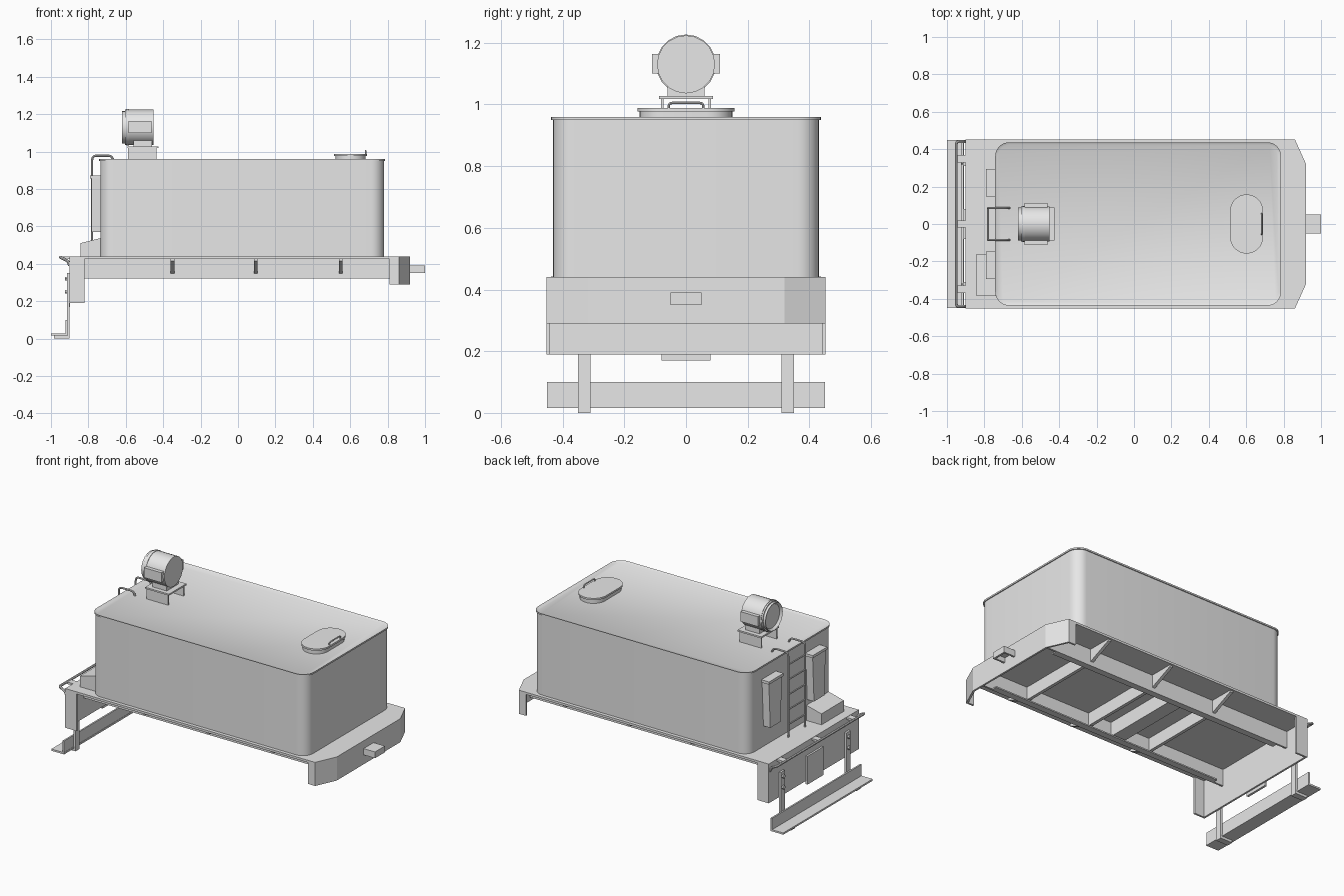
import bpy, bmesh
from math import sin, cos, pi, radians
from mathutils import Vector

old = bpy.data.objects.get("Cube")
if old:
    bpy.data.objects.remove(old)

GREY = (0.8, 0.8, 0.8, 1)
paint = bpy.data.materials.new("plain_grey")
paint.use_nodes = True
paint.diffuse_color = GREY
paint.node_tree.nodes["Principled BSDF"].inputs["Base Color"].default_value = GREY


def finish(name, bm, smooth=False):
    bmesh.ops.recalc_face_normals(bm, faces=bm.faces)
    mesh = bpy.data.meshes.new(name)
    bm.to_mesh(mesh)
    bm.free()
    return place(name, mesh, smooth)


def place(name, mesh, smooth=False):
    mesh.materials.clear()
    mesh.materials.append(paint)
    ob = bpy.data.objects.new(name, mesh)
    bpy.context.collection.objects.link(ob)
    if smooth:
        bpy.ops.object.select_all(action='DESELECT')
        ob.select_set(True)
        bpy.context.view_layer.objects.active = ob
        bpy.ops.object.shade_smooth_by_angle(angle=radians(35))
    return ob


def sweep(name, points, offset, smooth=False, inset=0, sink=0):
    """Extrude a closed outline; optionally inset the far cap and sink it."""
    bm = bmesh.new()
    base = bm.faces.new([bm.verts.new(p) for p in points])
    made = bmesh.ops.extrude_face_region(bm, geom=[base], use_keep_orig=True)["geom"]
    bmesh.ops.translate(bm, vec=offset, verts=[g for g in made if isinstance(g, bmesh.types.BMVert)])
    bmesh.ops.recalc_face_normals(bm, faces=bm.faces)
    if inset:
        cap = [g for g in made if isinstance(g, bmesh.types.BMFace)]
        bmesh.ops.inset_region(bm, faces=cap, thickness=inset)
        bmesh.ops.translate(bm, vec=-Vector(offset).normalized() * sink, verts=cap[0].verts)
    return finish(name, bm, smooth)


def box(name, x0, x1, y0, y1, z0, z1):
    return sweep(name, [(x0, y0, z0), (x1, y0, z0), (x1, y1, z0), (x0, y1, z0)], (0, 0, z1 - z0))


def rounded(x0, x1, y0, y1, r, z, steps=8):
    """Rounded rectangle outline at height z."""
    corners = ((x1 - r, y1 - r), (x0 + r, y1 - r), (x0 + r, y0 + r), (x1 - r, y0 + r))
    return [(cx + r * cos(a), cy + r * sin(a), z)
            for q, (cx, cy) in enumerate(corners)
            for a in [(q + k / steps) * pi / 2 for k in range(steps + 1)]]


def circle(x, z, r, sides=20):
    return [(x, r * cos(2 * pi * k / sides), z + r * sin(2 * pi * k / sides)) for k in range(sides)]


def wall(name, path, z0, z1, thick=0.012):
    """Upright plate along a plan path, thickened inward."""
    bm = bmesh.new()
    rows = [[bm.verts.new((x, y, z)) for x, y in path] for z in (z0, z1)]
    for i in range(len(path) - 1):
        bm.faces.new((rows[0][i], rows[0][i + 1], rows[1][i + 1], rows[1][i]))
    mesh = bpy.data.meshes.new(name)
    bm.to_mesh(mesh)
    bm.free()
    ob = place(name, mesh)
    mod = ob.modifiers.new("thickness", 'SOLIDIFY')
    mod.thickness = thick
    mod.offset = -1
    mod.use_even_offset = True


def rod(name, pts, r=0.006, bend=0.025):
    """Round bar through points with softened bends."""
    p = [Vector(v) for v in pts]
    path = [p[0]]
    for a, b, c in zip(p, p[1:], p[2:]):
        s, e = b + (a - b).normalized() * bend, b + (c - b).normalized() * bend
        path += [s.lerp(b, t).lerp(b.lerp(e, t), t) for t in (0, 0.25, 0.5, 0.75, 1)]
    path.append(p[-1])
    curve = bpy.data.curves.new(name, 'CURVE')
    curve.dimensions = '3D'
    curve.bevel_depth = r
    curve.bevel_resolution = 2
    curve.use_fill_caps = True
    spline = curve.splines.new('POLY')
    spline.points.add(len(path) - 1)
    for q, v in zip(spline.points, path):
        q.co = (*v, 1)
    tmp = bpy.data.objects.new(name + "_path", curve)
    bpy.context.collection.objects.link(tmp)
    mesh = bpy.data.meshes.new_from_object(tmp.evaluated_get(bpy.context.evaluated_depsgraph_get()))
    bpy.data.objects.remove(tmp)
    place(name, mesh, True)


W = 0.453
# Deck plate and its hollow end beams
nose = [(0.81, -W), (0.86, -W), (0.92, -0.32), (0.92, 0.32), (0.86, W), (0.81, W)]
deck = [(-0.9, -W)] + nose + [(-0.9, W)]
sweep("deck_plate", [(x, y, 0.426) for x, y in deck], (0, 0, 0.014))
wall("front_beam", nose, 0.29, 0.44)
wall("rear_beam", [(-0.82, W), (-0.9, W), (-0.9, -W), (-0.82, -W)], 0.19, 0.44)
wall("coupling_socket", [(0.91, -0.05), (1, -0.05), (1, 0.05), (0.91, 0.05)], 0.35, 0.39)
box("coupling_top", 0.91, 1, -0.05, 0.05, 0.38, 0.39)

# Chassis rails, cross members and triangular gussets
ribs = (-0.35, 0.095, 0.55)
for s, side in ((1, "left"), (-1, "right")):
    box(f"rail_web_{side}", -0.89, 0.9, s * 0.28 - 0.006, s * 0.28 + 0.006, 0.32, 0.43)
    box(f"rail_flange_{side}", -0.82, 0.81, s * 0.265 - 0.02, s * 0.265 + 0.02, 0.32, 0.328)
    for x in ribs:
        sweep(f"gusset_{side}", [(x - 0.01, s * 0.28, 0.43), (x - 0.01, s * 0.44, 0.43),
                                 (x - 0.01, s * 0.44, 0.415), (x - 0.01, s * 0.28, 0.345)], (0.02, 0, 0))
for x in ribs:
    box("cross_member", x - 0.01, x + 0.01, -0.28, 0.28, 0.345, 0.43)
box("middle_cross_member", -0.15, -0.06, -0.28, 0.28, 0.335, 0.43)

# Tank with a raised lip around its recessed top
sweep("tank_body", rounded(-0.736, 0.781, -0.431, 0.431, 0.07, 0.44), (0, 0, 0.51), True)
sweep("tank_rim", rounded(-0.742, 0.787, -0.437, 0.437, 0.075, 0.95), (0, 0, 0.01), True, 0.014, 0.008)

# Filling hatch
sweep("hatch_neck", rounded(0.522, 0.682, -0.15, 0.15, 0.08, 0.94), (0, 0, 0.037), True)
sweep("hatch_lid", rounded(0.514, 0.69, -0.158, 0.158, 0.088, 0.977), (0, 0, 0.011), True)
rod("hatch_handle", [(0.682, -0.056, 0.98), (0.682, -0.056, 1.005), (0.682, 0.056, 1.005),
                     (0.682, 0.056, 0.98)], 0.004, 0.012)

# Motor stand
box("stand_top", -0.592, -0.425, -0.088, 0.088, 1.018, 1.028)
for s in (1, -1):
    box("stand_leg", -0.588, -0.435, s * 0.077 - 0.004, s * 0.077 + 0.004, 0.95, 1.02)
box("motor_foot", -0.56, -0.46, -0.06, 0.06, 1.028, 1.06)

# Motor drum with recessed end and side boxes
sweep("motor_drum", circle(-0.605, 1.13, 0.094), (0.152, 0, 0), True)
sweep("motor_end_ring", circle(-0.6, 1.13, 0.087), (-0.021, 0, 0), True, 0.012, 0.014)
sweep("motor_band", circle(-0.595, 1.13, 0.097), (0.012, 0, 0), True)
box("motor_side_boxes", -0.585, -0.462, -0.111, 0.111, 1.1, 1.163)

# Ladder
for s in (1, -1):
    y = s * 0.085
    rod("ladder_rail", [(-0.78, y, 0.44), (-0.78, y, 0.978), (-0.672, y, 0.978), (-0.665, y, 0.945)])
for k in range(5):
    z = 0.52 + 0.095 * k
    rod("ladder_rung", [(-0.78, -0.085, z), (-0.78, 0.085, z)], 0.005)

# Tapered holders with caps on the tank end
for s, side in ((1, "left"), (-1, "right")):
    c = s * 0.22
    sweep(f"holder_{side}", [(-0.784, c - 0.052, 0.57), (-0.784, c + 0.052, 0.57),
                             (-0.784, c + 0.066, 0.86), (-0.784, c - 0.066, 0.86)], (0.05, 0, 0))
    box(f"holder_cap_{side}", -0.79, -0.734, c - 0.073, c + 0.073, 0.855, 0.872)

# Sloping locker on the deck
sweep("deck_locker", [(-0.842, -0.385, 0.44), (-0.735, -0.385, 0.44), (-0.735, -0.385, 0.537),
                      (-0.842, -0.385, 0.51)], (0, 0.225, 0))

# Rear plate, grab bar and clamps
box("rear_plate", -0.912, -0.898, -0.08, 0.08, 0.17, 0.35)
rod("grab_bar", [(-0.9, 0.44, 0.39), (-0.91, 0.44, 0.415), (-0.95, 0.44, 0.435), (-0.95, -0.44, 0.435),
                 (-0.91, -0.44, 0.415), (-0.9, -0.44, 0.39)], 0.008, 0.012)
for y in (-0.35, 0, 0.35):
    box("grab_bar_clamp", -0.95, -0.898, y - 0.02, y + 0.02, 0.425, 0.438)

# Underrun bumper on two hangers
box("bumper_shelf", -1, -0.91, -0.45, 0.45, 0.016, 0.027)
box("bumper_upright", -0.922, -0.912, -0.45, 0.45, 0.016, 0.1)
for y in (-0.33, 0.33):
    box("hanger", -0.913, -0.9, y - 0.02, y + 0.02, 0, 0.35)
    box("hanger_foot", -0.985, -0.9, y - 0.02, y + 0.02, 0, 0.017)
    for z in (0.25, 0.32):
        sweep("hanger_bolt", [(x, y + py, pz) for x, py, pz in circle(-0.91, z, 0.012, 6)], (-0.014, 0, 0))
